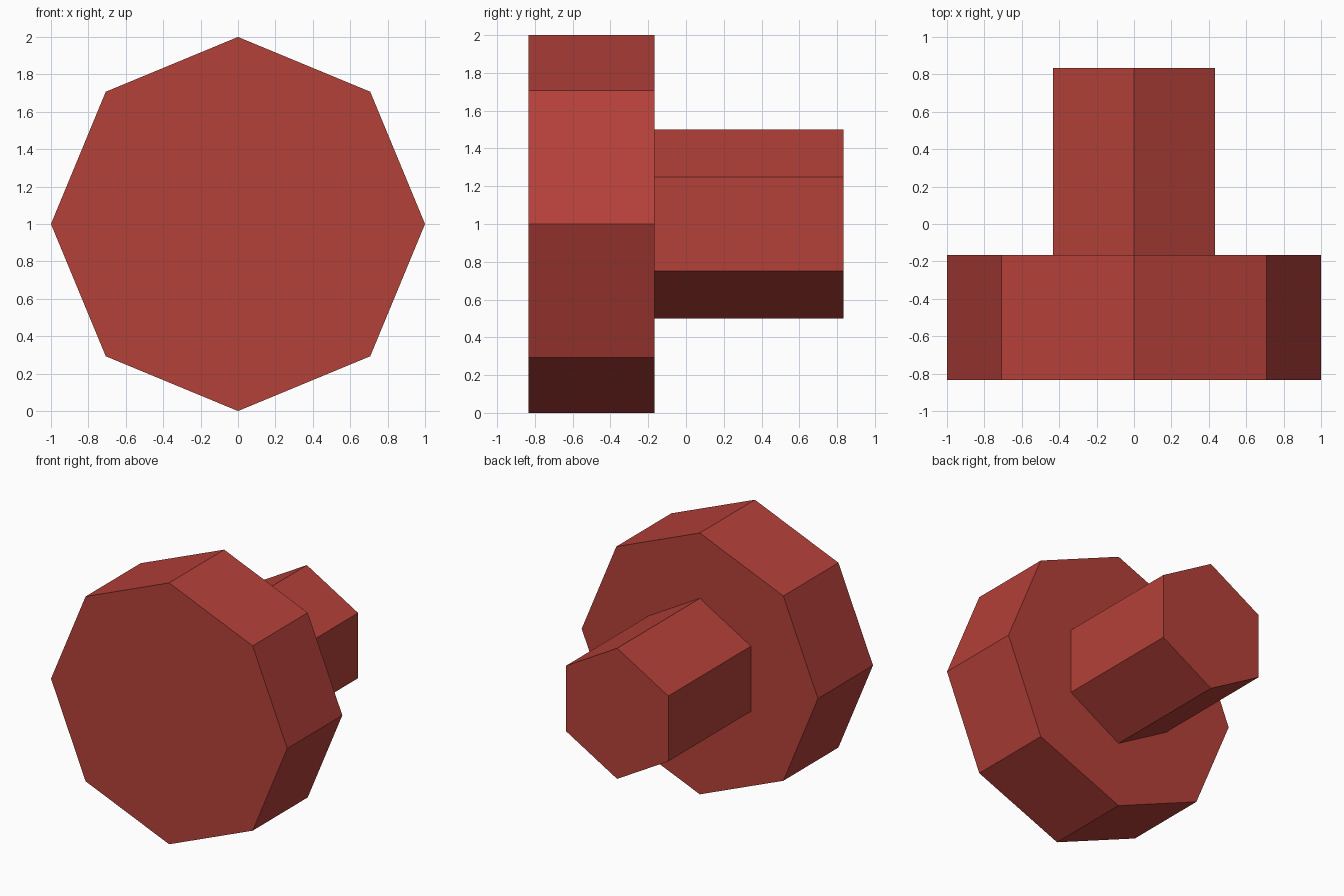
import bpy
import math

default_cube = bpy.data.objects.get("Cube")
if default_cube:
    bpy.data.objects.remove(default_cube, do_unlink=True)

# Single brick red colour
RED = (0.46, 0.052, 0.041, 1.0)
red = bpy.data.materials.new("brick_red")
red.use_nodes = True
red.diffuse_color = RED
red.node_tree.nodes["Principled BSDF"].inputs["Base Color"].default_value = RED


def prism(name, sides, radius, y_front, y_back):
    """Flat-shaded prism lying along y, with a corner pointing up."""
    bpy.ops.mesh.primitive_cylinder_add(
        vertices=sides, radius=radius, depth=y_back - y_front,
        end_fill_type='NGON',
        location=(0, (y_front + y_back) / 2, 1),
        rotation=(math.pi / 2, 0, 0))
    obj = bpy.context.object
    obj.name = name
    obj.data.name = name
    obj.data.materials.append(red)
    return obj


# Wide octagonal head at the front, hexagonal shaft behind it
prism("octagonal_head", 8, 1.0, -0.833, -0.167)
prism("hexagonal_shaft", 6, 0.5, -0.167, 0.833)
